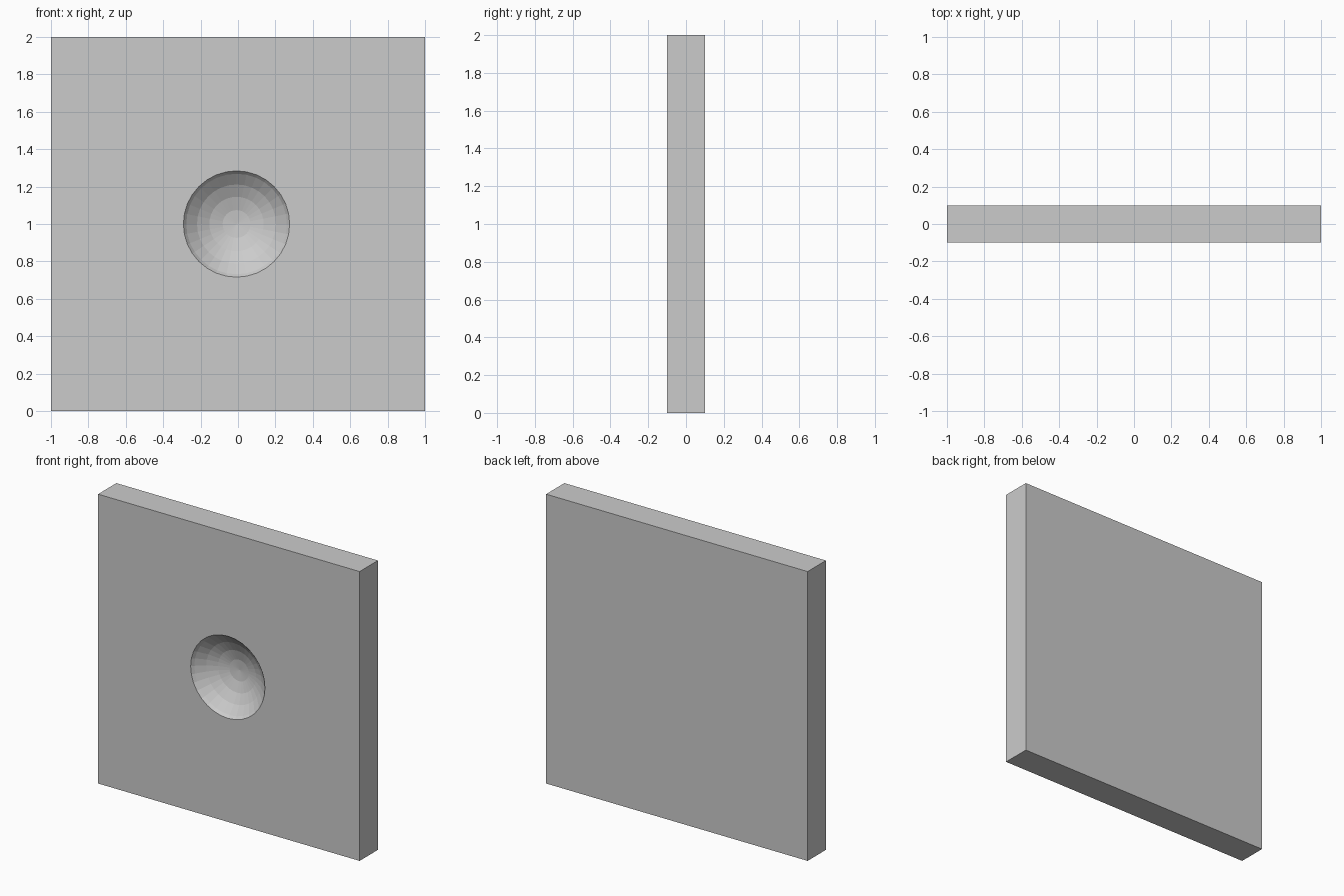
import bpy
from math import pi

if "Cube" in bpy.data.objects:
    bpy.data.objects.remove(bpy.data.objects["Cube"])

# Square slab standing upright
bpy.ops.mesh.primitive_cube_add(size=1, location=(0, 0, 1))
slab = bpy.context.object
slab.name = "slab"
slab.scale = (2, 0.2, 2)
bpy.ops.object.transform_apply(location=False, rotation=False, scale=True)

# Ball that scoops the shallow dish, its pole facing the slab
bpy.ops.mesh.primitive_uv_sphere_add(segments=32, ring_count=16, radius=0.38,
                                     location=(-0.008, -0.35, 1.0),
                                     rotation=(pi / 2, 0, 0))
cutter = bpy.context.object
cutter.name = "dish_cutter"
cutter.hide_render = True

# Carve the dish into the front face
cut = slab.modifiers.new("dish", 'BOOLEAN')
cut.operation = 'DIFFERENCE'
cut.solver = 'EXACT'
cut.object = cutter
bpy.context.view_layer.objects.active = slab
bpy.ops.object.modifier_apply(modifier=cut.name)
bpy.data.objects.remove(cutter)
